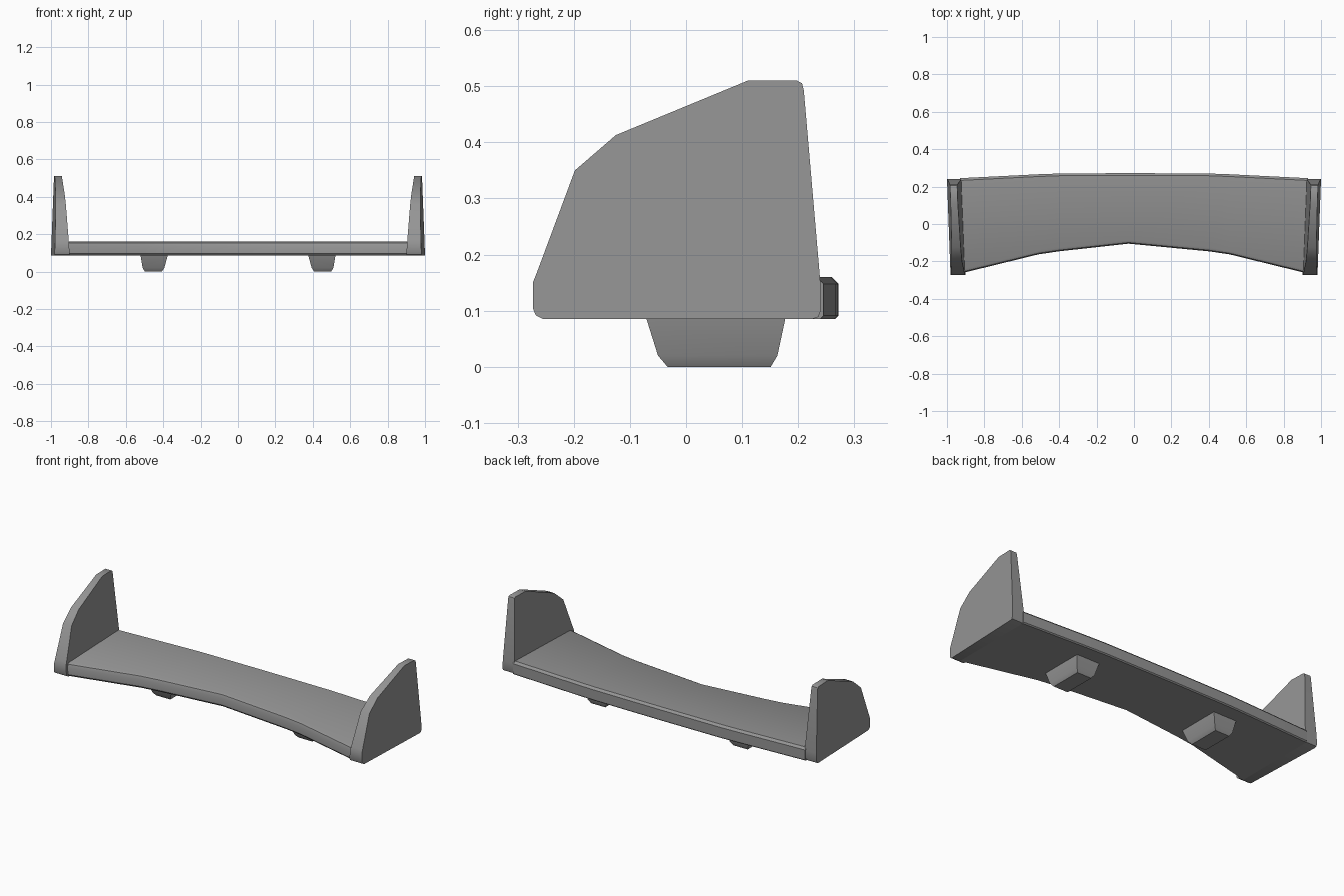
import bpy, bmesh, math

cube = bpy.data.objects.get("Cube")
if cube:
    bpy.data.objects.remove(cube, do_unlink=True)

grey = bpy.data.materials.new("mid grey")
grey.use_nodes = True
COLOUR = (0.3, 0.3, 0.3, 1)
grey.diffuse_color = COLOUR
grey.node_tree.nodes["Principled BSDF"].inputs["Base Color"].default_value = COLOUR

BASE, DECK = 0.085, 0.16


def loft(name, rings):
    """Skin a stack of matching closed rings and cap both ends."""
    bm = bmesh.new()
    loops = [[bm.verts.new(p) for p in ring] for ring in rings]
    n = len(loops[0])
    for a, b in zip(loops, loops[1:]):
        for i in range(n):
            j = (i + 1) % n
            bm.faces.new((a[i], a[j], b[j], b[i]))
    bm.faces.new(loops[0])
    bm.faces.new(loops[-1])
    bmesh.ops.recalc_face_normals(bm, faces=bm.faces)
    mesh = bpy.data.meshes.new(name)
    bm.to_mesh(mesh)
    bm.free()
    mesh.materials.append(grey)
    obj = bpy.data.objects.new(name, mesh)
    bpy.context.collection.objects.link(obj)
    bpy.ops.object.select_all(action='DESELECT')
    obj.select_set(True)
    bpy.context.view_layer.objects.active = obj
    bpy.ops.object.shade_smooth_by_angle(angle=math.radians(40))
    return obj


# Leaning, slightly yawed faces of the end plates
def outer_x(y, z):
    return 0.991 + 0.037 * y - 0.035 * (z - BASE)


def inner_x(y, z):
    return 0.915 + 0.038 * y + 0.065 * (z - DECK)


# Deck: rounded slab section swept along the swept-back span
stations = [(-0.93, -0.265, 0.245), (-0.51, -0.162, 0.266), (-0.4, -0.146, 0.27),
            (-0.03, -0.105, 0.272), (0.4, -0.146, 0.27), (0.51, -0.162, 0.266),
            (0.93, -0.265, 0.245)]


def section(x, front, back):
    r = 0.012
    yz = [(front + r, BASE), (front, BASE + r), (front, DECK - 2 * r),
          (front + r / 2, DECK - r / 2), (front + 1.5 * r, DECK),
          (back - r, DECK), (back, DECK - r), (back, BASE + r / 2), (back - r / 2, BASE)]
    return [(x, y, z) for y, z in yz]


loft("wing_deck", [section(*s) for s in stations])

# End plates and mounting feet, mirrored on both sides
plate = [(-0.255, 0.085), (-0.268, 0.092), (-0.273, 0.105), (-0.273, 0.15), (-0.265, 0.17),
         (-0.198, 0.35), (-0.125, 0.413), (0.11, 0.51), (0.198, 0.51), (0.207, 0.505),
         (0.21, 0.493), (0.24, 0.145), (0.24, 0.1), (0.236, 0.089), (0.225, 0.085)]
foot = [(0.09, 0.375, 0.522, -0.072, 0.178), (0.02, 0.394, 0.51, -0.05, 0.163),
        (0.0, 0.408, 0.498, -0.033, 0.151)]

for side, s in (("left", 1), ("right", -1)):
    loft(side + "_end_plate", [[(s * f(y, z), y, z) for y, z in plate]
                               for f in (inner_x, outer_x)])
    loft(side + "_mounting_foot", [[(s * a, c, z), (s * b, c, z), (s * b, d, z), (s * a, d, z)]
                                   for z, a, b, c, d in foot])
